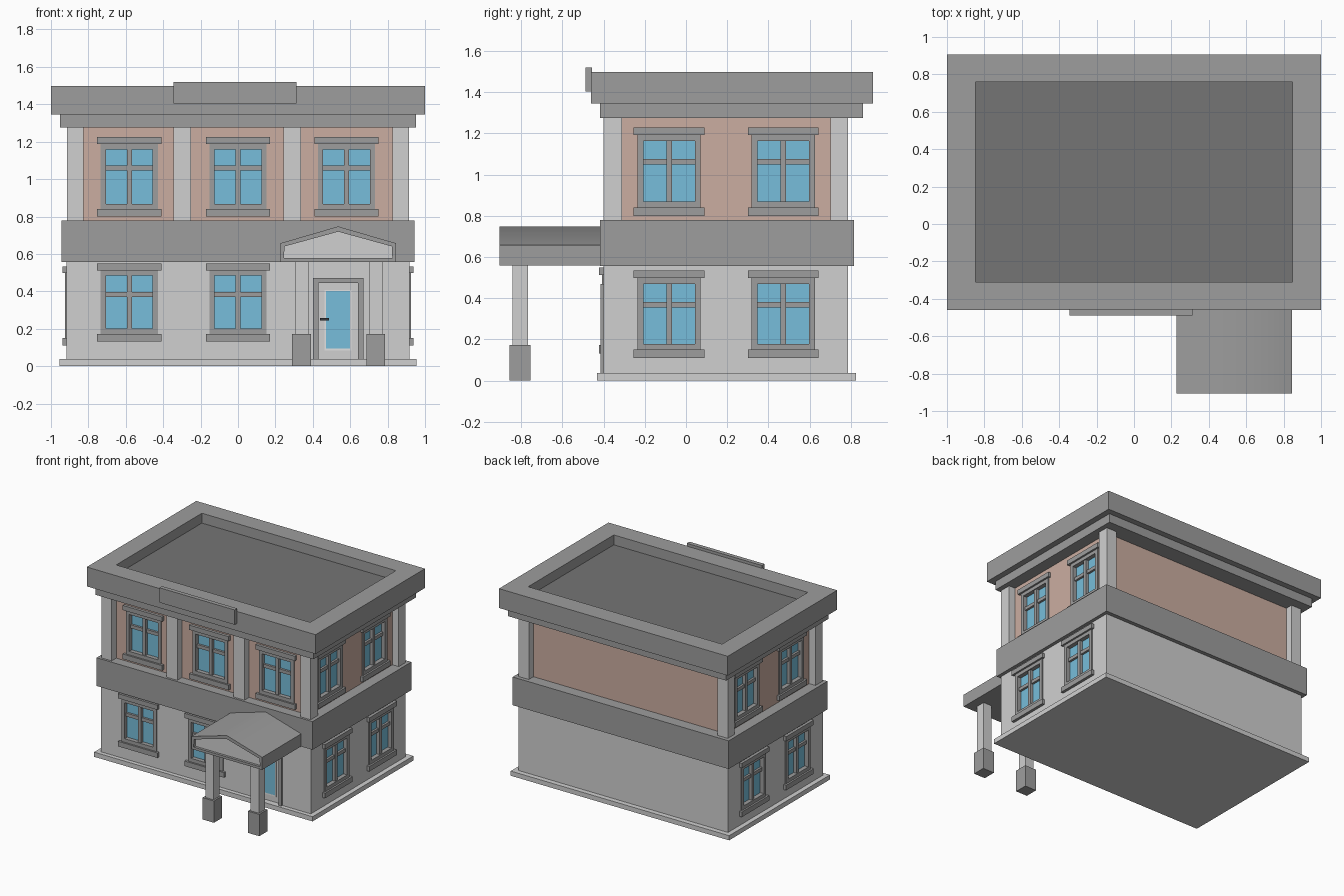
import bpy, bmesh, math
from mathutils import Matrix, Vector

if "Cube" in bpy.data.objects:
    bpy.data.objects.remove(bpy.data.objects["Cube"])


def material(name, r, g, b):
    lin = lambda c: ((c / 255 + 0.055) / 1.055) ** 2.4
    m = bpy.data.materials.new(name)
    m.diffuse_color = (lin(r), lin(g), lin(b), 1)
    m.use_nodes = True
    m.node_tree.nodes["Principled BSDF"].inputs["Base Color"].default_value = m.diffuse_color
    return m


LIGHT = material("light plaster", 208, 208, 208)
GREY = material("grey trim", 157, 157, 157)
PINK = material("pink plaster", 203, 174, 161)
GLASS = material("blue glass", 119, 190, 219)
ROOF = material("dark roof", 117, 117, 117)
WHITE = material("pale edging", 226, 226, 226)
BLACK = material("dark handle", 55, 58, 62)


def add_box(bm, x, y, z, mat=0, frame=None):
    """Add a box spanning three (low, high) ranges."""
    mid = Vector([(a + b) / 2 for a, b in (x, y, z)])
    size = [b - a for a, b in (x, y, z)]
    mtx = Matrix.Translation(mid) @ Matrix.Diagonal((*size, 1))
    verts = bmesh.ops.create_cube(bm, size=1, matrix=(frame or Matrix()) @ mtx)["verts"]
    for f in {f for v in verts for f in v.link_faces}:
        f.material_index = mat


def finish(name, bm, *mats):
    bmesh.ops.recalc_face_normals(bm, faces=bm.faces)
    me = bpy.data.meshes.new(name)
    bm.to_mesh(me)
    bm.free()
    for m in mats:
        me.materials.append(m)
    ob = bpy.data.objects.new(name, me)
    bpy.context.collection.objects.link(ob)
    return ob


def box(name, x, y, z, mat):
    bm = bmesh.new()
    add_box(bm, x, y, z)
    return finish(name, bm, mat)


def wall_frame(side, centre, plane):
    """Local axes: x along the wall, y outwards, z up."""
    if side == "front":
        cols, pos = ((1, 0, 0), (0, -1, 0)), (centre, plane, 0)
    else:
        s = 1 if side == "right" else -1
        cols, pos = ((0, 1, 0), (s, 0, 0)), (s * plane, centre, 0)
    m = Matrix((cols[0], cols[1], (0, 0, 1))).transposed().to_4x4()
    m.translation = pos
    return m


def window(name, frame, z0, z1, cutter):
    a, b = z0 + 0.04, z1 - 0.037          # frame bottom and top
    w, t, n = 0.153, 0.028, 0.0135        # half width, border, half bar
    bar = z1 - 0.165
    back, out = -0.04, 0.008
    bm = bmesh.new()
    for s in (-1, 1):
        add_box(bm, sorted((s * w, s * (w - t))), (back, out), (a, b), 0, frame)
    i = w - t
    add_box(bm, (-i, i), (back, out), (a, a + t), 0, frame)
    add_box(bm, (-i, i), (back, out), (b - t, b), 0, frame)
    add_box(bm, (-n, n), (back, 0.0), (a + t, b - t), 0, frame)
    for s in (-1, 1):
        add_box(bm, sorted((s * n, s * i)), (back, -0.008), (bar - n, bar + n), 0, frame)
    add_box(bm, (-0.172, 0.172), (-0.01, 0.022), (z0, a), 0, frame)      # sill
    add_box(bm, (-0.172, 0.172), (-0.01, 0.022), (b, z1), 0, frame)      # head
    add_box(bm, (-i, i), (back, -0.025), (a + t, b - t), 1, frame)       # glass
    finish(name, bm, GREY, GLASS)
    add_box(cutter, (-w, w), (back, 0.1), (a, b), 0, frame)


def cut(target, bm):
    cutter = finish("opening_cutter", bm)
    cutter.hide_render = True
    mod = target.modifiers.new("openings", "BOOLEAN")
    mod.object, mod.operation, mod.solver = cutter, "DIFFERENCE", "EXACT"
    bpy.context.view_layer.objects.active = target
    bpy.ops.object.modifier_apply(modifier=mod.name)
    bpy.data.objects.remove(cutter)


# Storeys
lower = box("lower_walls", (-0.917, 0.917), (-0.4, 0.785), (0.03, 0.56), LIGHT)
upper = box("upper_walls", (-0.86, 0.86), (-0.342, 0.727), (0.77, 1.28), PINK)
box("plinth", (-0.955, 0.955), (-0.433, 0.825), (0, 0.037), LIGHT)
box("storey_band", (-0.944, 0.944), (-0.418, 0.816), (0.557, 0.78), GREY)

# Windows with real openings in the walls
lower_cut, upper_cut = bmesh.new(), bmesh.new()
for k, x in enumerate((-0.581, 0.0, 0.58)):
    window(f"front_upper_window_{k}", wall_frame("front", x, -0.342), 0.80, 1.224, upper_cut)
    if k < 2:
        window(f"front_lower_window_{k}", wall_frame("front", x, -0.4), 0.132, 0.549, lower_cut)
for side in ("right", "left"):
    for k, y in enumerate((-0.082, 0.472)):
        window(f"{side}_upper_window_{k}", wall_frame(side, y, 0.86), 0.80, 1.228, upper_cut)
        window(f"{side}_lower_window_{k}", wall_frame(side, y, 0.917), 0.11, 0.534, lower_cut)

# Door: surround, leaf, glazed panel and handle
door = wall_frame("front", 0.536, -0.4)
add_box(lower_cut, (-0.134, 0.134), (-0.04, 0.1), (0.037, 0.47), 0, door)
bm = bmesh.new()
for s in (-1, 1):
    add_box(bm, sorted((s * 0.134, s * 0.106)), (-0.04, 0.014), (0.037, 0.47), 0, door)
add_box(bm, (-0.106, 0.106), (-0.04, 0.014), (0.444, 0.47), 0, door)
finish("door_surround", bm, GREY)
bm = bmesh.new()
add_box(bm, (-0.106, 0.106), (-0.04, -0.015), (0.037, 0.444), 0, door)
add_box(bm, (-0.074, 0.07), (-0.018, -0.010), (0.083, 0.408), 1, door)
add_box(bm, (-0.066, 0.062), (-0.014, -0.007), (0.095, 0.402), 2, door)
finish("door_leaf", bm, LIGHT, WHITE, GLASS)
bm = bmesh.new()
add_box(bm, (-0.098, -0.084), (-0.016, 0.012), (0.243, 0.258), 0, door)
add_box(bm, (-0.098, -0.05), (0.004, 0.012), (0.244, 0.257), 0, door)
finish("door_handle", bm, BLACK)
cut(lower, lower_cut)
cut(upper, upper_cut)

# Upper-storey pillars
for sx in (-1, 1):
    for label, y in (("front", (-0.4, -0.31)), ("back", (0.7, 0.785))):
        box(f"{label}_corner_pillar", sorted((sx * 0.825, sx * 0.915)), y, (0.775, 1.28), LIGHT)
for x in (-0.298, 0.289):
    box("front_pillar", (x - 0.047, x + 0.047), (-0.4, -0.335), (0.775, 1.28), LIGHT)

# Cornice and parapet with sunken roof
box("cornice", (-0.953, 0.953), (-0.418, 0.86), (1.275, 1.35), GREY)
bm = bmesh.new()
for x in ((-1, -0.848), (0.848, 1)):
    add_box(bm, x, (-0.46, 0.907), (1.345, 1.498))
for y in ((-0.46, -0.31), (0.76, 0.907)):
    add_box(bm, (-0.848, 0.848), y, (1.345, 1.498))
finish("parapet", bm, GREY)
box("roof_floor", (-0.86, 0.86), (-0.32, 0.77), (1.347, 1.42), ROOF)
box("front_sign_board", (-0.345, 0.312), (-0.488, -0.455), (1.403, 1.52), GREY)

# Porch roof: extruded gable with a recessed light pediment
bm = bmesh.new()
profile = [(0.226, 0.558), (0.845, 0.558), (0.845, 0.657), (0.5355, 0.747), (0.226, 0.657)]
face = bm.faces.new([bm.verts.new((x, -0.905, z)) for x, z in profile])
ext = bmesh.ops.extrude_face_region(bm, geom=[face], use_keep_orig=True)["geom"]
bmesh.ops.translate(bm, vec=(0, 0.5, 0), verts=[v for v in ext if isinstance(v, bmesh.types.BMVert)])
bmesh.ops.recalc_face_normals(bm, faces=bm.faces)
front = min(bm.faces, key=lambda f: f.calc_center_median().y)
bmesh.ops.inset_region(bm, faces=[front], thickness=0.028)
inner = bmesh.ops.extrude_face_region(bm, geom=[front])["geom"]
bmesh.ops.translate(bm, vec=(0, 0.02, 0), verts=[v for v in inner if isinstance(v, bmesh.types.BMVert)])
if front.is_valid:
    bm.faces.remove(front)
for f in inner:
    if isinstance(f, bmesh.types.BMFace):
        f.material_index = 1
porch = finish("porch_roof", bm, GREY, LIGHT)
bpy.ops.object.select_all(action="DESELECT")
porch.select_set(True)
bpy.context.view_layer.objects.active = porch
bpy.ops.object.shade_smooth_by_angle(angle=math.radians(40))

# Porch columns on square pedestals
for x in (0.34, 0.736):
    box("porch_column", (x - 0.036, x + 0.036), (-0.842, -0.767), (0.16, 0.565), LIGHT)
    box("column_pedestal", (x - 0.05, x + 0.05), (-0.857, -0.755), (0, 0.172), GREY)
